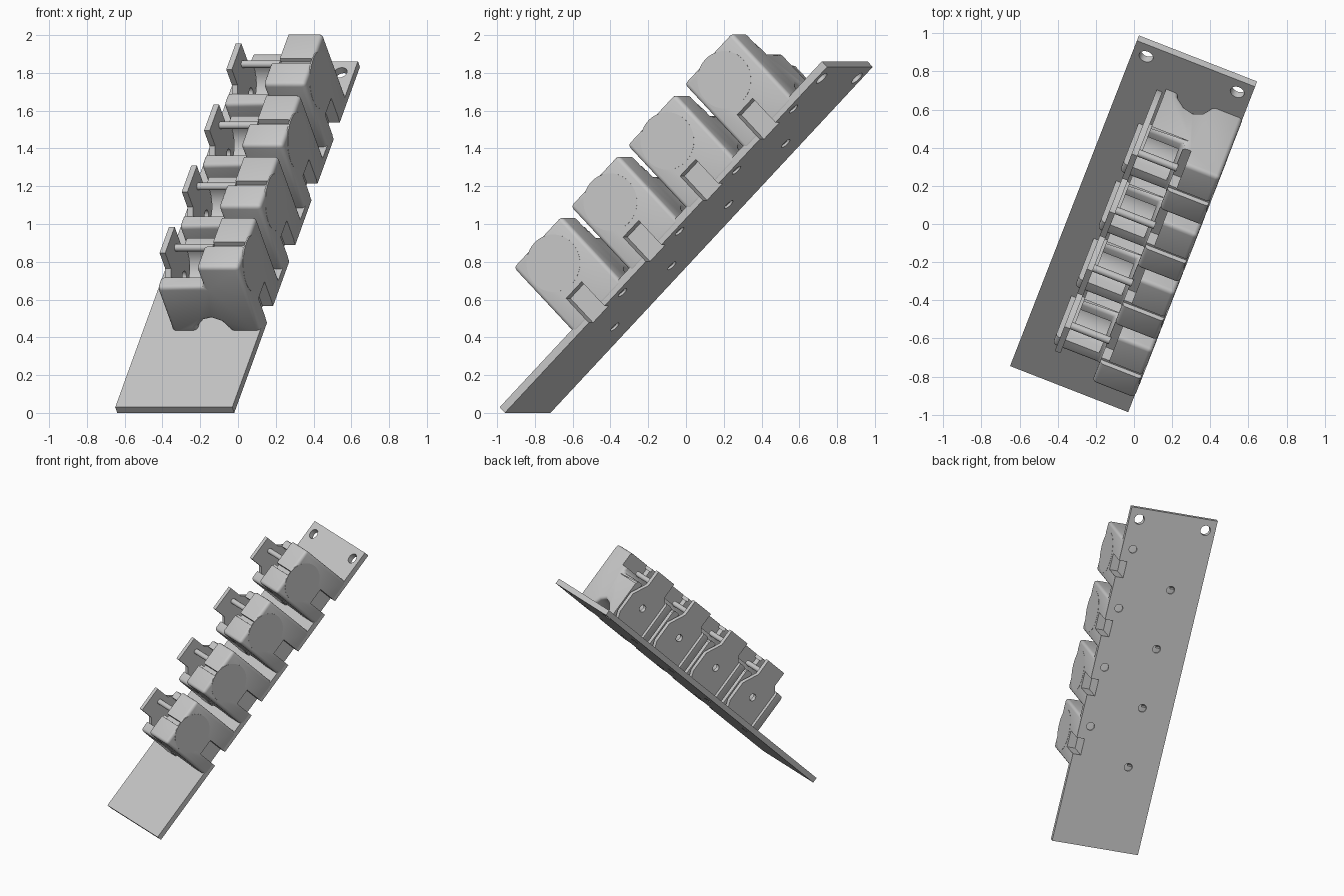
import bpy, bmesh, math
from mathutils import Matrix, Vector

if "Cube" in bpy.data.objects:
    bpy.data.objects.remove(bpy.data.objects["Cube"])

# Tilted local frame: u across the plate, v along it, w out of its face
a, t = math.radians(21.3), math.radians(45)
W = Vector((math.cos(a), -math.sin(a), 0))
V = Vector((math.sin(a) * math.cos(t), math.cos(a) * math.cos(t), math.sin(t)))
N = W.cross(V)
FRAME = Matrix.Translation((-0.65, -0.745, 0.03)) @ Matrix((W, V, N)).transposed().to_4x4()

grey = bpy.data.materials.new("plain grey")
grey.diffuse_color = (0.57, 0.57, 0.57, 1)
grey.use_nodes = True
grey.node_tree.nodes["Principled BSDF"].inputs["Base Color"].default_value = grey.diffuse_color
PITCH, WIDTH, LENGTH, THICK = 0.458, 0.665, 2.59, 0.042


def prism(name, pts, axis, lo, hi):
    """Extrude a 2D outline along axis u, v or w (outline uses the other two in order)."""
    def place(p, d):
        return {"u": (d, *p), "v": (p[0], d, p[1]), "w": (*p, d)}[axis]
    bm = bmesh.new()
    lower = [bm.verts.new(place(p, lo)) for p in pts]
    upper = [bm.verts.new(place(p, hi)) for p in pts]
    bm.faces.new(lower)
    bm.faces.new(upper)
    n = len(pts)
    for i in range(n):
        bm.faces.new((lower[i], lower[(i + 1) % n], upper[(i + 1) % n], upper[i]))
    bmesh.ops.recalc_face_normals(bm, faces=bm.faces)
    me = bpy.data.meshes.new(name)
    bm.to_mesh(me)
    bm.free()
    me.materials.append(grey)
    ob = bpy.data.objects.new(name, me)
    bpy.context.collection.objects.link(ob)
    ob.matrix_world = FRAME
    return ob


def box(name, u0, u1, v0, v1, w0, w1):
    return prism(name, [(u0, v0), (u1, v0), (u1, v1), (u0, v1)], "w", w0, w1)


def circle(cx, cy, r, n=28):
    return [(cx + r * math.cos(2 * math.pi * i / n), cy + r * math.sin(2 * math.pi * i / n))
            for i in range(n)]


def bevel(ob, width):
    m = ob.modifiers.new("round", "BEVEL")
    m.width, m.segments, m.limit_method = width, 3, "ANGLE"
    m.angle_limit = math.radians(50)


def finish(ob, cutters=()):
    """Apply modifiers and cuts, remove the cutters, smooth shallow angles."""
    for c in cutters:
        m = ob.modifiers.new("cut", "BOOLEAN")
        m.operation, m.solver, m.object = "DIFFERENCE", "EXACT", c
    bpy.context.view_layer.update()
    dg = bpy.context.evaluated_depsgraph_get()
    me = bpy.data.meshes.new_from_object(ob.evaluated_get(dg))
    ob.modifiers.clear()
    ob.data = me
    for c in cutters:
        bpy.data.objects.remove(c)
    bpy.ops.object.select_all(action="DESELECT")
    ob.select_set(True)
    bpy.context.view_layer.objects.active = ob
    bpy.ops.object.shade_smooth_by_angle(angle=math.radians(35))
    return ob


# Mounting plate with edge notches, mounting holes and peg holes
plate = box("mounting_plate", 0, WIDTH, 0, LENGTH, -THICK, 0)
cuts = [prism("hole", circle(u, 2.505, 0.038), "w", -0.1, 0.1) for u in (0.075, 0.588)]
for i in range(4):
    o = i * PITCH
    cuts.append(box("notch", 0.605, 0.72, 0.675 + o, 0.80 + o, -0.1, 0.1))
    for u, v in ((0.582, 0.90), (0.228, 0.643)):
        cuts.append(prism("hole", circle(u, v + o, 0.03), "w", -0.1, 0.1))
finish(plate, cuts)

# Stepped module body: tall block on the right, low tray on the left, arch underneath
body = prism("module_body", [(0.165, -0.03), (0.30, -0.03), (0.31, 0.02), (0.36, 0.07),
                             (0.41, 0.085), (0.46, 0.06), (0.51, -0.03), (0.667, -0.03),
                             (0.667, 0.47), (0.43, 0.47), (0.43, 0.32), (0.165, 0.32)],
             "v", 0.575, 0.96)
bevel(body, 0.022)
bowl = [(0.90, 0.45), (0.65, 0.45)] + [
    (0.775 + 0.125 * math.cos(x), 0.27 + 0.125 * math.sin(x))
    for x in [math.pi + math.pi * k / 14 for k in range(15)]]
finish(body, [
    prism("bowl", bowl, "u", 0.10, 0.41),                                   # rounded well
    box("side_gap", 0.10, 0.235, 0.65, 1.1, -0.1, 0.6),                     # slot beside lever
    prism("groove", [(0.72, 0.6), (0.735, 0.445), (0.765, 0.445), (0.78, 0.6)], "u", 0.425, 0.8),
    box("shoulder", 0.40, 0.475, 0.75, 1.1, 0.36, 0.6),                     # narrower rear step
    box("pocket", 0.605, 0.80, 0.675, 0.80, -0.1, 0.14),                    # pocket over notch
])

# Side lever plate with raised flag and hole
flag = [(0.60, 0.10), (0.66, 0.0), (0.93, 0.0), (0.96, 0.06), (0.96, 0.22), (0.91, 0.30),
        (0.885, 0.34), (0.885, 0.465), (0.69, 0.465), (0.69, 0.35), (0.64, 0.30), (0.60, 0.27)]
lever = prism("side_lever", flag, "u", 0.19, 0.222)
finish(lever, [prism("hole", circle(0.80, 0.18, 0.028), "u", 0.1, 0.3)])

# Cross rod above the well
rod = finish(prism("cross_rod", circle(0.82, 0.375, 0.02, 16), "u", 0.22, 0.44))

# Thin round cap on the outer face
cap = finish(prism("round_cap", circle(0.755, 0.323, 0.152, 48), "u", 0.66, 0.668))

# Repeat the module four times up the plate
for i in range(1, 4):
    for ob in (body, lever, rod, cap):
        c = bpy.data.objects.new(f"{ob.name}_{i + 1}", ob.data)
        bpy.context.collection.objects.link(c)
        c.matrix_world = FRAME @ Matrix.Translation((0, i * PITCH, 0))
